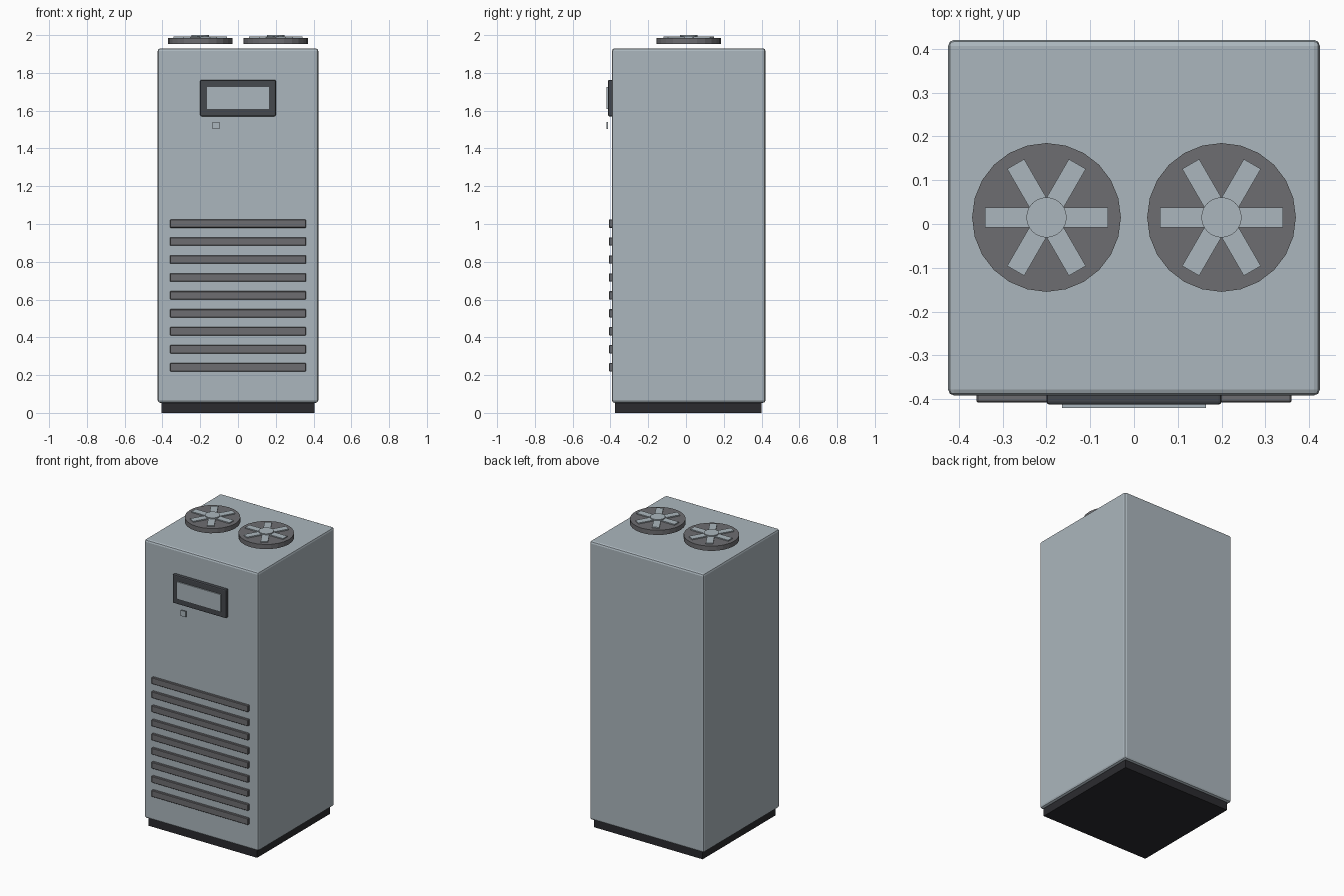
import bpy, bmesh, math
from mathutils import Matrix, Vector

cube = bpy.data.objects.get("Cube")
if cube:
    bpy.data.objects.remove(cube, do_unlink=True)


def material(name, rgb):
    m = bpy.data.materials.new(name)
    m.use_nodes = True
    m.diffuse_color = (*rgb, 1)
    m.node_tree.nodes["Principled BSDF"].inputs["Base Color"].default_value = (*rgb, 1)
    return m


PANEL = material("pale blue grey", (0.41, 0.47, 0.51))
GRILLE = material("mid grey", (0.155, 0.155, 0.165))
TRIM = material("dark grey", (0.06, 0.066, 0.075))
PLINTH = material("near black", (0.024, 0.024, 0.028))


def finish(name, bm, mat, bevel=0, segments=2):
    mesh = bpy.data.meshes.new(name)
    bm.to_mesh(mesh)
    bm.free()
    mesh.materials.append(mat)
    obj = bpy.data.objects.new(name, mesh)
    bpy.context.collection.objects.link(obj)
    if bevel:
        mod = obj.modifiers.new("soft edges", "BEVEL")
        mod.width, mod.segments = bevel, segments
    return obj


def box(name, mat, x, y, z, bevel=0, segments=2):
    """Box from (min, max) ranges on each axis."""
    lo, hi = map(Vector, zip(x, y, z))
    bm = bmesh.new()
    bmesh.ops.create_cube(bm, size=1, matrix=Matrix.Translation((lo + hi) / 2)
                          @ Matrix.Diagonal((*(hi - lo), 1)))
    return finish(name, bm, mat, bevel, segments)


def disc(name, mat, x, y, radius, z, sides):
    bm = bmesh.new()
    bmesh.ops.create_cone(bm, cap_ends=True, segments=sides, radius1=radius, radius2=radius,
                          depth=z[1] - z[0],
                          matrix=Matrix.Translation((x, y, (z[0] + z[1]) / 2)))
    return finish(name, bm, mat)


# Cabinet and plinth
box("cabinet", PANEL, (-0.425, 0.425), (-0.392, 0.421), (0.053, 1.93), 0.014)
box("plinth", PLINTH, (-0.405, 0.405), (-0.375, 0.401), (0, 0.06))

# Front ventilation slats
for i in range(9):
    z = 0.242 + i * 0.095
    box(f"vent_slat_{i + 1}", GRILLE, (-0.36, 0.36), (-0.408, -0.385),
        (z - 0.022, z + 0.022), 0.003, 1)

# Control panel
box("display_frame", TRIM, (-0.2, 0.2), (-0.413, -0.385), (1.57, 1.763), 0.007)
box("display_screen", PANEL, (-0.164, 0.164), (-0.42, -0.408), (1.608, 1.725))
box("control_button", PANEL, (-0.134, -0.097), (-0.42, -0.412), (1.503, 1.541))

# Roof fans: housing, three crossing blade bars and a hub
CENTRE_Y = 0.015
for side, x in (("right", -0.2), ("left", 0.2)):
    disc(f"fan_housing_{side}", GRILLE, x, CENTRE_Y, 0.17, (1.954, 1.986), 24)
    disc(f"fan_hub_{side}", PANEL, x, CENTRE_Y, 0.046, (1.98, 2.0), 24)
    bm = bmesh.new()
    for k in range(3):
        bmesh.ops.create_cube(bm, size=1, matrix=Matrix.Translation((x, CENTRE_Y, 1.986))
                              @ Matrix.Rotation(k * math.pi / 3, 4, "Z")
                              @ Matrix.Diagonal((0.282, 0.045, 0.014, 1)))
    finish(f"fan_blades_{side}", bm, PANEL)
